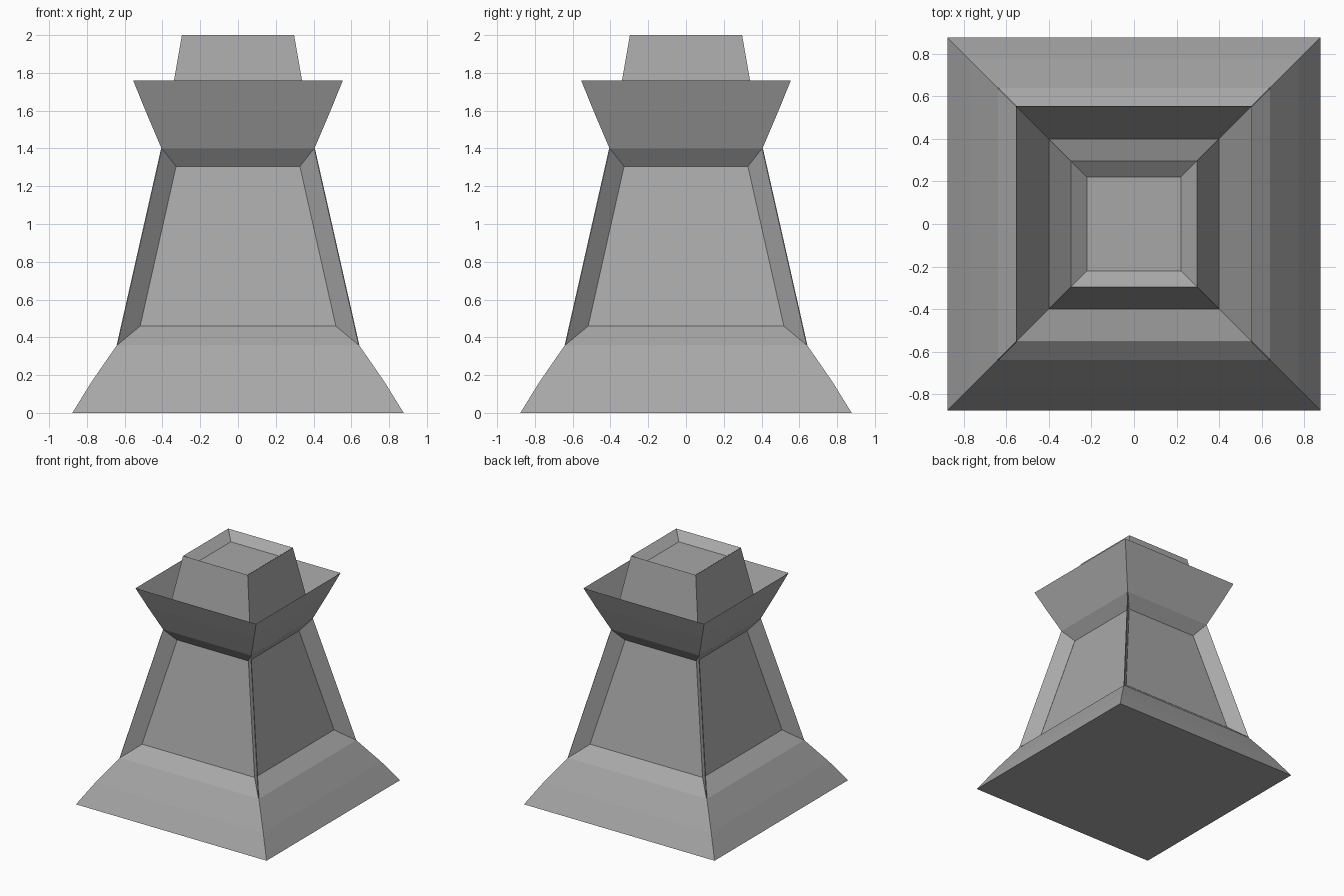
import bpy

if "Cube" in bpy.data.objects:
    bpy.data.objects.remove(bpy.data.objects["Cube"])

grey = bpy.data.materials.new("mid grey")
grey.diffuse_color = (0.39, 0.39, 0.39, 1)
grey.use_nodes = True
grey.node_tree.nodes["Principled BSDF"].inputs["Base Color"].default_value = grey.diffuse_color
CORNERS = [(-1, -1), (1, -1), (1, 1), (-1, 1)]


def make_object(name, verts, faces):
    mesh = bpy.data.meshes.new(name)
    mesh.from_pydata(verts, [], faces)
    mesh.materials.append(grey)
    obj = bpy.data.objects.new(name, mesh)
    bpy.context.collection.objects.link(obj)
    return obj


def square_stack(name, profile):
    """Square rings of (half width, height), joined and capped."""
    verts = [(sx * r, sy * r, z) for r, z in profile for sx, sy in CORNERS]
    faces = [(3, 2, 1, 0)]
    for k in range(len(profile) - 1):
        for i in range(4):
            a, b = 4 * k + i, 4 * k + (i + 1) % 4
            faces.append((a, b, b + 4, a + 4))
    n = 4 * (len(profile) - 1)
    faces.append((n, n + 1, n + 2, n + 3))
    return make_object(name, verts, faces)


# Flared foot, tapering shaft, hollow collar and top block with a dished top
square_stack("tower_body", [
    (0.877, 0.0), (0.775, 0.165), (0.64, 0.36), (0.52, 0.46),
    (0.33, 1.305), (0.405, 1.40), (0.49, 1.60), (0.555, 1.76),
    (0.40, 1.41), (0.297, 2.0), (0.22, 1.94)])

# Thin diagonal fins along the four shaft corners
for i, (sx, sy) in enumerate(CORNERS):
    outline = [(0.52, 0.46), (0.64, 0.36), (0.405, 1.40), (0.33, 1.305)]
    fin = make_object(f"corner_fin_{i + 1}",
                      [(sx * r, sy * r, z) for r, z in outline], [(0, 1, 2, 3)])
    solid = fin.modifiers.new("thickness", 'SOLIDIFY')
    solid.thickness = 0.006
    solid.offset = 0
